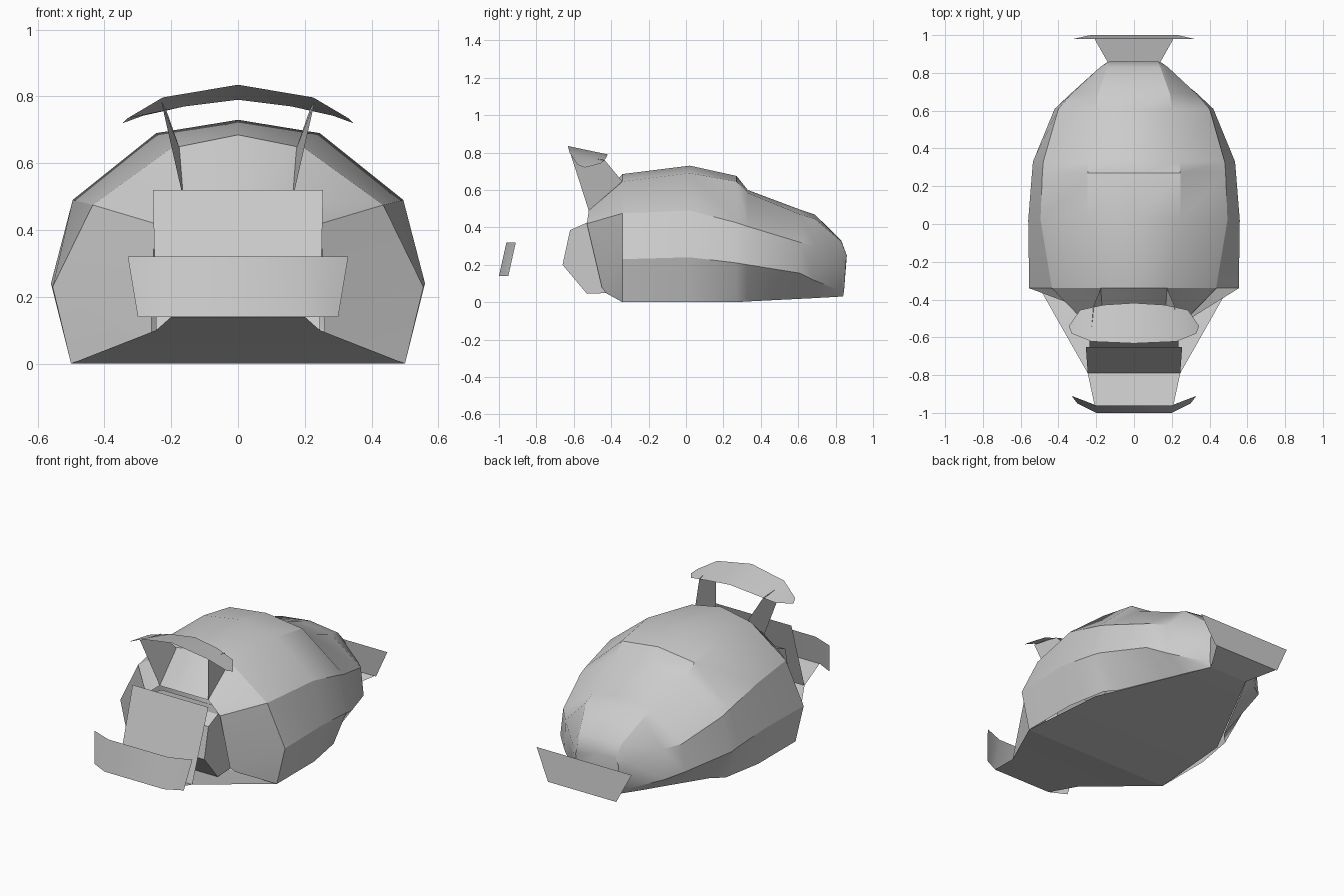
import bpy, bmesh, math

cube = bpy.data.objects.get("Cube")
if cube:
    bpy.data.objects.remove(cube, do_unlink=True)

grey = bpy.data.materials.new("plain_grey")
grey.use_nodes = True
grey.diffuse_color = (0.6, 0.6, 0.6, 1)
grey.node_tree.nodes["Principled BSDF"].inputs["Base Color"].default_value = (0.6, 0.6, 0.6, 1)


def finish(name, bm, angle=30):
    bmesh.ops.remove_doubles(bm, verts=bm.verts[:], dist=0.0005)
    bmesh.ops.recalc_face_normals(bm, faces=bm.faces[:])
    mesh = bpy.data.meshes.new(name)
    bm.to_mesh(mesh)
    bm.free()
    mesh.materials.append(grey)
    obj = bpy.data.objects.new(name, mesh)
    bpy.context.collection.objects.link(obj)
    bpy.ops.object.select_all(action="DESELECT")
    obj.select_set(True)
    bpy.context.view_layer.objects.active = obj
    bpy.ops.object.shade_smooth_by_angle(angle=math.radians(angle))
    return obj


def loft(name, rows, cap_end=False, angle=30):
    """Skin half rows, each given from the centre outwards, mirrored in x."""
    bm = bmesh.new()
    rings = []
    for row in rows:
        full = [(-x, y, z) for x, y, z in reversed(row) if x > 0] + list(row)
        rings.append([bm.verts.new(p) for p in full])
    for a, b in zip(rings, rings[1:]):
        for i in range(len(a) - 1):
            bm.faces.new((a[i], a[i + 1], b[i + 1], b[i]))
    if cap_end:
        bm.faces.new(rings[-1])
    return finish(name, bm, angle)


def section(y, *points):
    return [(x, y, z) for x, z in points]


# Body shell: nose ring, then cross-sections towards the tail
nose = [(0, -.52, .49), (.165, -.52, .49), (.25, -.53, .42), (.26, -.45, .08), (.28, -.43, .05)]
tail = [(0, .86, .25), (.13, .86, .25), (.145, .855, .21), (.14, .845, .06), (.13, .84, .03)]
loft("body_shell", [
    nose,
    section(-.34, (0, .685), (.2, .645), (.435, .475), (.555, .23), (.5, 0)),
    section(.02, (0, .73), (.245, .69), (.495, .49), (.56, .24), (.5, 0)),
    section(.27, (0, .675), (.245, .645), (.485, .425), (.54, .21), (.455, 0)),
    section(.33, (0, .6), (.24, .585), (.48, .405), (.535, .2), (.395, .004)),
    section(.61, (0, .495), (.2, .47), (.4, .32), (.42, .155), (.25, .018)),
    section(.69, (0, .468), (.19, .445), (.33, .3), (.335, .115), (.21, .022)),
    section(.83, (0, .33), (.14, .325), (.18, .24), (.16, .06), (.135, .03)),
    tail,
], cap_end=True)

# Floor with the upturned front and rear tongues
loft("floor_plate", [[(x, y, z)] for x, y, z in (
    (.2, -1, .14), (.245, -.79, .1), (.5, -.34, 0), (.455, .2, 0),
    (.13, .84, .03), (.22, 1, .07))], angle=10)

# Front bumper with swept ends, and flat rear bumper
loft("front_bumper", [
    [(.2, -.96, .32), (.33, -.91, .32)],
    [(.2, -1, .14), (.3, -.95, .14)]])
loft("rear_bumper", [[(.32, .98, .25)], [(.23, 1, .07)]])

# Sloping front panel
loft("front_panel", [[(.255, -.65, .52)], [(.245, -.79, .1)]])

# Box behind the front panel
bm = bmesh.new()
profile = [(-.53, .045), (-.66, .2), (-.62, .385), (-.53, .425), (-.4, .4), (-.4, .05)]
sides = [[bm.verts.new((x, y, z)) for y, z in profile] for x in (-.235, .235)]
for side in sides:
    bm.faces.new(side)
for i in range(len(profile)):
    j = (i + 1) % len(profile)
    bm.faces.new((sides[0][i], sides[0][j], sides[1][j], sides[1][i]))
finish("nose_box", bm)

# Arched wing above the nose
loft("wing", [
    [(0, -.632, .835), (.225, -.622, .797), (.33, -.58, .735), (.345, -.54, .72)],
    [(0, -.418, .79), (.16, -.428, .77), (.285, -.455, .742), (.345, -.54, .72)]])

# Wing struts
for side, s in (("right", -1), ("left", 1)):
    bm = bmesh.new()
    corners = [(.23, -.615, .785), (.215, -.435, .76), (.175, -.34, .645), (.163, -.52, .49)]
    bm.faces.new([bm.verts.new((s * x, y, z)) for x, y, z in corners])
    finish(side + "_wing_strut", bm)
